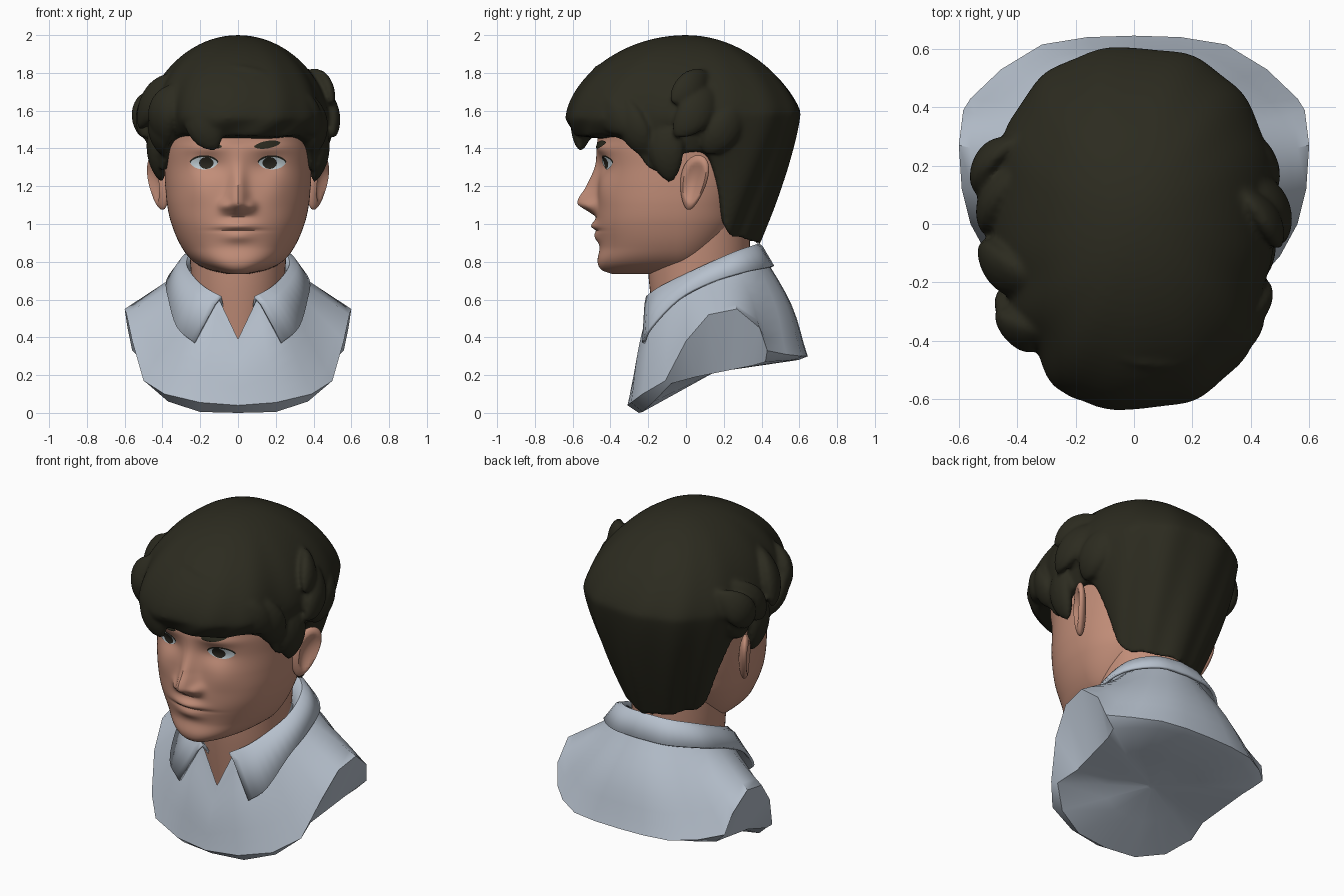
import bpy, bmesh, math
from math import sin, cos, pi, exp, radians
from mathutils import Vector

if "Cube" in bpy.data.objects:
    bpy.data.objects.remove(bpy.data.objects["Cube"], do_unlink=True)


def material(name, rgb):
    m = bpy.data.materials.new(name)
    m.use_nodes = True
    m.diffuse_color = (*rgb, 1)
    m.node_tree.nodes["Principled BSDF"].inputs["Base Color"].default_value = (*rgb, 1)
    return m


SKIN = material("warm skin", (.54, .27, .19))
HAIR = material("dark hair", (.025, .024, .014))
SHIRT = material("pale blue shirt", (.47, .53, .61))
WHITE = material("eye white", (.55, .64, .68))
IRIS = material("dark iris", (.022, .02, .014))
parts = []


def loft(name, rings, mat, cyclic=True, caps=(True, True)):
    """Skin a list of equal-length point rings."""
    bm = bmesh.new()
    rows = [[bm.verts.new(p) for p in ring] for ring in rings]
    count = len(rows[0])
    for low, high in zip(rows, rows[1:]):
        for i in range(count if cyclic else count - 1):
            j = (i + 1) % count
            bm.faces.new((low[i], low[j], high[j], high[i]))
    for row, wanted in zip((rows[0], rows[-1]), caps):
        if wanted:
            bm.faces.new(row)
    bmesh.ops.recalc_face_normals(bm, faces=bm.faces)
    mesh = bpy.data.meshes.new(name)
    bm.to_mesh(mesh)
    bm.free()
    mesh.materials.append(mat)
    ob = bpy.data.objects.new(name, mesh)
    bpy.context.collection.objects.link(ob)
    parts.append(ob)
    return ob


def keyed(table, t):
    """Smooth interpolation of rows (key, value, value...)."""
    t = min(max(t, table[0][0]), table[-1][0])
    n = next(i for i in range(len(table) - 1) if t <= table[i + 1][0])
    a, b = table[n], table[n + 1]
    before, after = table[max(n - 1, 0)], table[min(n + 2, len(table) - 1)]
    h = b[0] - a[0]
    u = (t - a[0]) / h
    out = []
    for c in range(1, len(a)):
        ma = (b[c] - before[c]) / (b[0] - before[0]) * h
        mb = (after[c] - a[c]) / (after[0] - a[0]) * h
        out.append(a[c] + u * (ma + u * (3 * (b[c] - a[c]) - 2 * ma - mb
                                         + u * (2 * (a[c] - b[c]) + ma + mb))))
    return out


def signed_power(v, p):
    return math.copysign(abs(v) ** p, v)


def bump(x, z, cx, cz, sx, sz):
    return exp(-((x - cx) / sx) ** 2 - ((z - cz) / sz) ** 2)


# Head: rows are height, front y, back y, half width
HEAD = [(.735, -.39, .0, .06), (.755, -.445, .05, .15), (.80, -.468, .12, .235),
        (.88, -.457, .2, .30), (1, -.475, .28, .352), (1.1, -.475, .31, .375),
        (1.2, -.468, .35, .385), (1.3, -.46, .38, .39), (1.42, -.47, .4, .395),
        (1.6, -.45, .42, .38), (1.75, -.33, .33, .29), (1.85, -.1, .05, .06)]
NOSE = [(1.04, 0, .06), (1.065, .04, .06), (1.11, .1, .055), (1.2, .06, .045),
        (1.32, .018, .045), (1.42, 0, .045)]
POWER, MID = 2.3, -.05


def features(x, z):
    """How far the face stands out from the plain head."""
    height, width = keyed(NOSE, z)
    x = abs(x)
    out = height * exp(-(x / width) ** 2)
    out += .028 * bump(x, z, .07, 1.095, .03, .03)
    out -= .022 * bump(x, z, .15, 1.31, .075, .05)
    out += .012 * bump(x, z, .17, 1.40, .1, .03)
    out += .012 * bump(x, z, .2, 1.18, .08, .08)
    out += .028 * bump(x, z, 0, .99, .09, .026)
    out += .02 * bump(x, z, 0, .932, .08, .03)
    out -= .011 * bump(x, z, 0, .966, .12, .009)
    return out


def face_y(x, z):
    front, back, w = keyed(HEAD, z)
    curve = max(0, 1 - abs(x / w) ** POWER) ** (1 / POWER)
    return MID - (MID - front) * curve - features(x, z)


def head_ring(z, count=220):
    front, back, w = keyed(HEAD, z)
    ring = []
    for i in range(count):
        a = 2 * pi * i / count
        x = w * signed_power(sin(a), 2 / POWER)
        y = face_y(x, z) if cos(a) > 0 else MID + (back - MID) * abs(cos(a))
        ring.append((x, y, z))
    return ring


loft("head", [head_ring(.735 + 1.115 * i / 140) for i in range(141)], SKIN)

# Neck
NECK = [(.35, -.15, .25, .18), (.6, -.185, .3, .235), (.75, -.2, .33, .25),
        (.95, -.2, .34, .26), (1.1, -.1, .34, .25)]
rings = []
for step in range(16):
    z = .35 + step * .05
    front, back, w = keyed(NECK, z)
    rings.append([(w * sin(a), (front + back) / 2 - (back - front) / 2 * cos(a), z)
                  for a in (2 * pi * i / 48 for i in range(48))])
loft("neck", rings, SKIN)


# Eyes and brows: thin plates following the face
def plate(name, mat, cx, cz, half, tall, lift, tilt=0, point=.3):
    rings = []
    for k in (.02, .25, .5, .75, 1):
        ring = []
        for i in range(32):
            a = 2 * pi * i / 32
            dx = half * k * cos(a)
            x = cx + dx
            z = cz + tall * k * sin(a) * abs(sin(a)) ** point + tilt * dx
            ring.append((x, face_y(x, z) - lift, z))
        rings.append(ring)
    loft(name, rings, mat, caps=(True, False))


for side, label in ((1, "left"), (-1, "right")):
    plate(label + "_lash", IRIS, side * .18, 1.33, .076, .034, .003)
    plate(label + "_eye", WHITE, side * .18, 1.322, .072, .033, .005)
    plate(label + "_iris", IRIS, side * .168, 1.323, .038, .031, .007, point=0)
    plate(label + "_brow", HAIR, side * .155, 1.42, .07, .02, .006, side * .15)

    # Ear: flattened ball with a hollow outer face
    rings = []
    for i in range(1, 20):
        lat = pi * i / 20
        ring = []
        for j in range(28):
            lon = 2 * pi * j / 28
            u, v, out = sin(lat) * cos(lon), -cos(lat), sin(lat) * sin(lon)
            spread = u * u + v * v
            if out > 0:
                out -= 1.1 * max(0, 1 - spread / .6)
            y = u * (.07 + .02 * v) + .025 * v
            ring.append((side * (.422 + .04 * out + .5 * y + .01 * v),
                         .04 + y, 1.22 + .145 * v))
        rings.append(ring)
    loft(label + "_ear", rings, SKIN)


# Shirt: half rings from front to back, mirrored
def whole(half):
    return half + [(-x, y, z) for x, y, z in reversed(half[1:-1])]


RIM = [(0, -.31, .04), (.2, -.29, .055), (.39, -.23, .1), (.5, -.11, .17),
       (.56, 0, .38), (.59, .12, .52), (.6, .27, .55), (.585, .39, .45),
       (.56, .43, .33), (.455, .53, .31), (.315, .615, .3), (.16, .64, .3), (0, .645, .3)]
UNDER = [(0, -.25, 0), (.2, -.23, .005), (.37, -.17, .06), (.48, -.08, .155),
         (.45, .05, .19), (.46, .15, .21), (.47, .25, .23), (.48, .35, .25),
         (.5, .42, .27), (.42, .49, .275), (.29, .57, .28), (.15, .595, .28), (0, .6, .285)]
OPENING = [(0, -.2, .39), (.1, -.19, .6), (.17, -.15, .64), (.22, -.08, .67),
           (.26, 0, .7), (.28, .08, .73), (.28, .17, .76), (.26, .25, .79),
           (.2, .33, .81), (.15, .365, .82), (.1, .39, .83), (.05, .405, .84), (0, .41, .84)]
rim, under, opening = whole(RIM), whole(UNDER), whole(OPENING)
rings = [[Vector(p).lerp((0, .15, .215), t) for p in under] for t in (.95, .5, 0)]
for k in range(9):
    t = k / 8
    rings.append([Vector(a).lerp(b, t) + Vector((0, a[1] * .05 * sin(pi * t) ** 1.5, 0))
                  for a, b in zip(rim, opening)])
loft("shirt", rings, SHIRT, caps=(True, False))

# Collar: folded strip from tip to tip round the back
TOP = [(.09, -.21, .61), (.18, -.14, .66), (.25, 0, .73), (.275, .13, .79),
       (.24, .27, .85), (.14, .36, .88), (0, .385, .89)]
EDGE = [(.23, -.225, .37), (.32, -.185, .45), (.365, -.04, .6), (.375, .13, .69),
        (.33, .305, .745), (.18, .435, .77), (0, .46, .775)]


def strip(half, steps=4):
    keys = [(i, *p) for i, p in enumerate(half)]
    fine = [keyed(keys, i / steps) for i in range(steps * (len(half) - 1) + 1)]
    return fine + [(-x, y, z) for x, y, z in reversed(fine[:-1])]


top, edge = strip(TOP), strip(EDGE)
stand = [(x * .9, y * .75, z - .06) for x, y, z in top]
fold = [Vector(a).lerp(b, .2) + Vector((a[0] * .05, 0, .01)) for a, b in zip(top, edge)]
collar = loft("collar", [stand, top, fold, edge], SHIRT, cyclic=False, caps=(False, False))
solid = collar.modifiers.new("thickness", "SOLIDIFY")
solid.thickness = .016
solid.offset = 0

# Hair cap: rows are degrees from the front, lower edge height, edge pull-in
HEM = [(0, 1.47, .92), (25, 1.465, .92), (45, 1.47, .9), (62, 1.42, .9), (75, 1.28, .9),
       (88, 1.37, .87), (100, 1.36, .83), (108, 1.2, .76), (118, .97, .65),
       (140, .92, .59), (180, .89, .64)]


def hair_point(phi, level):
    """Level runs 0 to 1 from crown to widest, then 1 to 2 down to the hem."""
    turn = math.degrees(phi)
    hem, pull = keyed(HEM, abs(turn))
    widest = 1.56 + .03 * max(0, -cos(phi))
    if level <= 1:
        slope = 1.2 + .3 * max(0, -cos(phi))
        r, z = sin(level * pi / 2), widest + (2 - widest) * cos(level * pi / 2) ** slope
    else:
        u = level - 1
        r, z = 1 - (1 - pull) * u ** 1.3, widest + (hem - widest) * u
    r *= 1 + .008 * level * sin(13 * phi + 3 * level)
    fade = min(level, 1) ** 2
    r *= 1 - .09 * fade * exp(-((turn + 48) / 13) ** 2)
    r *= 1 - .06 * fade * exp(-((abs(turn) - 72) / 10) ** 2)
    depth = .635 if cos(phi) > 0 else .605
    bulk = 2 / 2.4
    return Vector((.485 * r * signed_power(sin(phi), bulk),
                   -depth * r * signed_power(cos(phi), bulk), z))


angles = [-pi + 2 * pi * i / 144 for i in range(144)]
rings = [[hair_point(a, .03 + 1.97 * k / 40) for a in angles] for k in range(41)]
rings += [[p.lerp((0, 0, 1.4), t) for p in rings[40]] for t in (.25, .6, .97)]
first_hair = len(parts)
loft("hair", rings, HAIR)


# Hair locks: tapered clumps swept along a bend
def lock(start, bend, end, radius):
    a, b, c = Vector(start), Vector(bend), Vector(end)
    rings = []
    for k in range(15):
        u = .01 + .98 * k / 14
        centre = a * (1 - u) ** 2 + b * 2 * u * (1 - u) + c * u * u
        along = ((b - a) * (1 - u) + (c - b) * u).normalized()
        across = along.cross(Vector((centre.x, centre.y, 0))).normalized()
        outward = across.cross(along)
        r = radius * sin(pi * u ** 1.2) ** .6
        rings.append([centre + across * r * 1.15 * cos(t) + outward * r * .6 * sin(t)
                      for t in (2 * pi * i / 14 for i in range(14))])
    loft("lock", rings, HAIR)


# Clumps shared by both sides, then those of one side only
SIDE_LOCKS = [((.36, -.1, 1.66), (.48, -.13, 1.45), (.4, -.08, 1.22), .085),
              ((.36, -.34, 1.7), (.46, -.3, 1.52), (.39, -.2, 1.36), .075),
              ((.38, .16, 1.72), (.52, .08, 1.62), (.5, -.06, 1.46), .08),
              ((.36, .32, 1.66), (.49, .22, 1.52), (.43, .1, 1.37), .08)]
for side in (1, -1):
    for n, (start, bend, end, radius) in enumerate(SIDE_LOCKS):
        shift = .03 * (-1) ** n if side < 0 else 0
        lock(*[(side * x, y + shift, z) for x, y, z in (start, bend, end)], radius)
lock((.3, .14, 1.77), (.47, .06, 1.78), (.5, -.08, 1.64), .07)
lock((.1, -.45, 1.7), (.36, -.46, 1.64), (.43, -.3, 1.48), .09)
lock((-.24, -.36, 1.81), (.1, -.56, 1.72), (.4, -.38, 1.52), .12)
lock((-.12, -.42, 1.78), (-.25, -.57, 1.6), (-.11, -.56, 1.39), .1)
lock((-.26, -.2, 1.78), (-.46, -.2, 1.72), (-.52, -.08, 1.5), .09)
lock((-.28, -.36, 1.74), (-.47, -.39, 1.64), (-.37, -.32, 1.41), .085)
lock((-.38, .3, 1.7), (-.56, .22, 1.62), (-.5, .12, 1.46), .08)

# Melt the clumps into one soft hair mass
bpy.ops.object.select_all(action="DESELECT")
hair = parts[first_hair]
for ob in parts[first_hair:]:
    ob.select_set(True)
bpy.context.view_layer.objects.active = hair
bpy.ops.object.join()
melt = hair.modifiers.new("melt", "REMESH")
melt.mode = "VOXEL"
melt.voxel_size = .013
melt.use_smooth_shade = True
soften = hair.modifiers.new("soften", "SMOOTH")
soften.factor = .5
soften.iterations = 3

bpy.ops.object.select_all(action="DESELECT")
for ob in parts[:first_hair]:
    ob.select_set(True)
bpy.context.view_layer.objects.active = parts[0]
bpy.ops.object.shade_smooth_by_angle(angle=radians(45))
